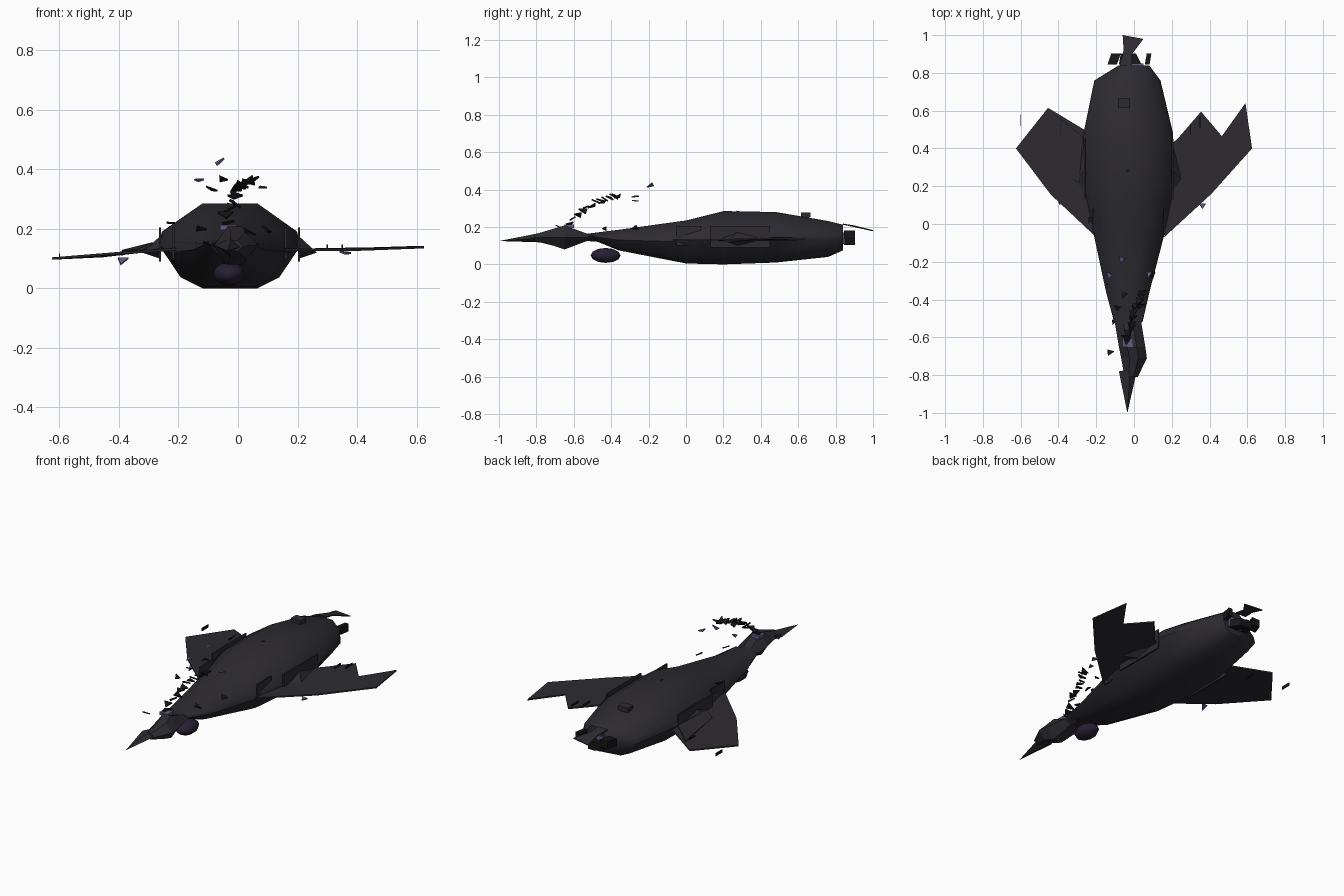
import bpy, math, random
from mathutils import Vector

if "Cube" in bpy.data.objects:
    bpy.data.objects.remove(bpy.data.objects["Cube"])

random.seed(4)


def material(name, rgb):
    m = bpy.data.materials.new(name)
    m.diffuse_color = (*rgb, 1)
    m.use_nodes = True
    m.node_tree.nodes["Principled BSDF"].inputs["Base Color"].default_value = m.diffuse_color
    return m


DARK = material("charcoal", (0.026, 0.024, 0.030))
BALL = material("dark_violet", (0.020, 0.014, 0.035))
VIOLET = material("violet_glass", (0.13, 0.10, 0.24))
BLACK = material("black", (0.008, 0.008, 0.009))


def mesh(name, verts, faces, mat=DARK, smooth=False):
    me = bpy.data.meshes.new(name)
    me.from_pydata(verts, [], faces)
    me.materials.append(mat)
    ob = bpy.data.objects.new(name, me)
    bpy.context.collection.objects.link(ob)
    bpy.context.view_layer.objects.active = ob
    ob.select_set(True)
    if smooth:
        bpy.ops.object.shade_smooth_by_angle(angle=math.radians(42))
    ob.select_set(False)
    return ob


def loft(name, profile, sections, smooth=True):
    """sections: y, centre x, half width, bottom z, top z"""
    n = len(profile)
    verts = [(cx + px * hw, y, z0 + pz * (z1 - z0))
             for y, cx, hw, z0, z1 in sections for px, pz in profile]
    faces = [(r * n + i, r * n + (i + 1) % n, (r + 1) * n + (i + 1) % n, (r + 1) * n + i)
             for r in range(len(sections) - 1) for i in range(n)]
    last = (len(sections) - 1) * n
    faces += [tuple(reversed(range(n))), tuple(range(last, last + n))]
    return mesh(name, verts, faces, DARK, smooth)


def plate(name, pts, thick, direction=(0, 0, 1), mat=DARK):
    d = Vector(direction).normalized() * thick / 2
    n = len(pts)
    verts = [Vector(p) - d for p in pts] + [Vector(p) + d for p in pts]
    faces = [tuple(reversed(range(n))), tuple(range(n, 2 * n))]
    faces += [(i, (i + 1) % n, n + (i + 1) % n, n + i) for i in range(n)]
    return mesh(name, verts, faces, mat)


def box(name, x0, x1, y0, y1, z0, z1, mat=DARK):
    zm = (z0 + z1) / 2
    return plate(name, [(x0, y0, zm), (x1, y0, zm), (x1, y1, zm), (x0, y1, zm)],
                 z1 - z0, mat=mat)


def shard(name, c, size, mat=BLACK):
    pts = [Vector(c) + Vector((math.cos(a), math.sin(a), random.uniform(-.6, .6))) * size
           for a in (random.random(), 2 + random.random(), 4 + random.random())]
    nrm = (pts[1] - pts[0]).cross(pts[2] - pts[0])
    return plate(name, pts, size * .3, nrm, mat)


# Fuselage
half = [(.39, 0), (.70, .13), (1, .5), (.95, .67), (.39, 1)]
hull = half + [(-x, z) for x, z in reversed(half)]
loft("fuselage", hull, [
    (-.52, -.03, .075, .14, .165), (-.36, -.033, .115, .075, .185),
    (0, -.025, .20, .005, .235), (.20, -.027, .237, 0, .285),
    (.48, -.03, .237, .01, .28), (.76, -.035, .175, .04, .232),
    (.84, 0, .08, .075, .212)])

# Broken nose and its tip
diamond = [(.4, 0), (1, .5), (.35, 1), (-.35, 1), (-1, .5), (-.4, 0)]
loft("broken_nose", diamond, [
    (-.46, -.03, .07, .12, .17), (-.53, -.03, .07, .125, .165),
    (-.65, -.01, .07, .08, .208), (-.71, 0, .068, .10, .19),
    (-.81, -.015, .035, .125, .16)], smooth=False)
mesh("nose_tip", [(-.08, -.78, .145), (-.02, -.77, .17), (.01, -.80, .14), (-.03, -.78, .118),
                  (-.035, -1, .125)],
     [(0, 1, 2, 3), (0, 4, 1), (1, 4, 2), (2, 4, 3), (3, 4, 0)])

# Wings with torn trailing edges
plate("left_wing", [(-.20, -.07, .132), (-.44, .155, .115), (-.625, .40, .10),
                    (-.455, .615, .108), (-.265, .50, .13), (-.20, .47, .135)], .008)
plate("right_wing", [(.16, -.07, .13), (.41, .16, .13), (.625, .40, .138), (.59, .64, .138),
                     (.465, .465, .134), (.355, .595, .132), (.23, .45, .13), (.17, .40, .13)], .008)

# Wing root panels and fairings on both sides
for side, x in (("left", -.262), ("right", .205)):
    out = -1 if x < 0 else 1
    box(side + "_root_panel", x - .004, x + .004, .13, .45, .09, .205)
    box(side + "_front_panel", x - out * .045 - .004, x - out * .045 + .004, -.05, .08, .10, .205)
    mesh(side + "_root_fairing",
         [(x, .18, .135), (x, .42, .135), (x + out * .06, .22, .12), (x, .28, .175), (x, .28, .10)],
         [(0, 2, 3), (2, 1, 3), (0, 4, 2), (2, 4, 1), (0, 3, 1, 4)])
plate("left_torn_skin", [(-.39, .56, .125), (-.27, .46, .145), (-.29, .22, .15), (-.34, .24, .125)], .008)

# Slivers standing on the wings
for i, (x, y, z) in enumerate([(-.60, .55, .105), (-.39, .50, .115), (.30, .50, .135), (.35, .54, .135)]):
    box(f"wing_sliver_{i}", x - .002, x + .002, y - .03, y + .03, z - .006, z + .012, BLACK)

# Roof hatch
box("roof_hatch", -.085, -.02, .615, .665, .25, .278)
shard("roof_scrap", (-.03, .29, .287), .022)

# Belly sensor ball
bpy.ops.mesh.primitive_uv_sphere_add(segments=10, ring_count=6, location=(-.03, -.43, .048))
ball = bpy.context.object
ball.name = "belly_ball"
ball.scale = (.055, .08, .04)
ball.data.materials.append(BALL)
bpy.ops.object.shade_smooth_by_angle(angle=math.radians(42))

# Tail flap and exhaust vanes
plate("tail_flap", [(-.075, .84, .215), (-.01, .84, .215), (-.01, .90, .205), (.05, .98, .185),
                    (-.06, 1.0, .18), (-.055, .92, .198)], .006)
for i, (x, w, lean) in enumerate([(-.115, .05, .02), (-.06, .04, .01), (.015, .05, -.03), (.07, .025, .01)]):
    z = .14 + .02 * math.cos(i * 2)
    plate(f"exhaust_vane_{i}", [(x - w / 2, .845, z), (x + w / 2, .845, z),
                                (x + w / 2 + lean, .903, z), (x - w / 2 + lean, .903, z)],
          .045, mat=BLACK)
box("exhaust_glow", -.05, .05, .83, .85, .11, .17, VIOLET)

# Arc of canopy debris over the nose
for i in range(12):
    t = i / 11
    shard(f"canopy_arc_{i}", (-.04 + .08 * t + random.uniform(-.012, .012), -.62 + .26 * t,
                              .225 + .14 * math.sin(t * math.pi / 2)), .026)
box("canopy_pane", -.06, -.005, -.65, -.60, .195, .212, VIOLET)

# Loose shards
loose = [(-.065, -.19, .425, VIOLET), (-.135, -.27, .37, VIOLET), (.085, -.27, .35, VIOLET),
         (-.05, -.38, .365, BLACK), (-.09, -.44, .33, BLACK), (-.125, -.68, .20, BLACK),
         (-.10, -.52, .16, BLACK), (.04, -.43, .19, BLACK), (-.13, -.33, .145, BLACK),
         (-.23, .02, .21, BLACK), (.36, .10, .115, VIOLET), (-.385, .12, .09, VIOLET),
         (.10, -.27, .20, BLACK)]
for i, (x, y, z, m) in enumerate(loose):
    shard(f"loose_shard_{i}", (x, y, z), .021, m)
